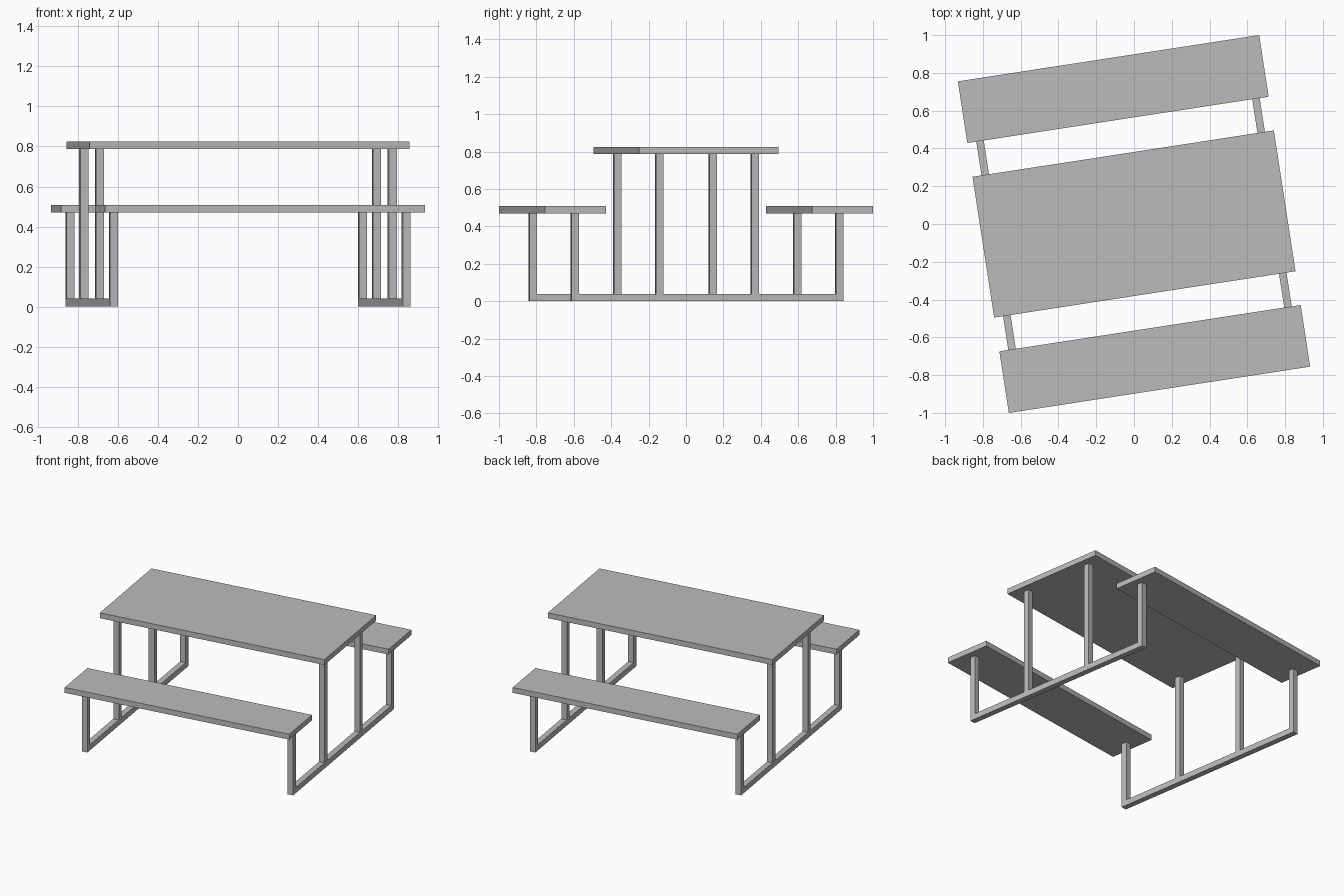
import bpy
import math
from mathutils import Matrix

cube = bpy.data.objects.get("Cube")
if cube:
    bpy.data.objects.remove(cube, do_unlink=True)

grey = bpy.data.materials.new("plain_grey")
grey.use_nodes = True
colour = (0.5, 0.5, 0.5, 1)
grey.diffuse_color = colour
grey.node_tree.nodes["Principled BSDF"].inputs["Base Color"].default_value = colour

# The whole table is turned slightly about the vertical axis
TURN = Matrix.Rotation(math.radians(8.74), 4, "Z")
BAR = 0.04           # thickness of the square frame bars
SEAT_Z, TOP_Z = 0.47, 0.787
SLAB = 0.038         # thickness of the boards


def box(name, size, x, y, bottom):
    """Box resting on the given height, placed in the turned frame."""
    bpy.ops.mesh.primitive_cube_add(size=1)
    ob = bpy.context.object
    ob.name = name
    ob.data.transform(Matrix.Diagonal((*size, 1)))
    ob.matrix_world = TURN @ Matrix.Translation((x, y, bottom + size[2] / 2))
    ob.data.materials.append(grey)
    return ob


# Boards
box("table_top", (1.614, 0.754, SLAB), 0, 0, TOP_Z)
for side, s in (("front", -1), ("back", 1)):
    box(side + "_bench_seat", (1.614, 0.33, SLAB), 0, s * 0.723, SEAT_Z)

# Frames: a floor rail with two short and two tall posts at each end
for end, e in (("right", -1), ("left", 1)):
    x = e * 0.739
    box(end + "_floor_rail", (BAR, 1.432 - BAR, BAR), x, 0, 0)
    for side, s in (("front", -1), ("back", 1)):
        box(f"{end}_{side}_bench_post", (BAR, BAR, SEAT_Z), x, s * 0.716, 0)
        box(f"{end}_{side}_table_post", (BAR, BAR, TOP_Z - BAR), x, s * 0.258, BAR)
